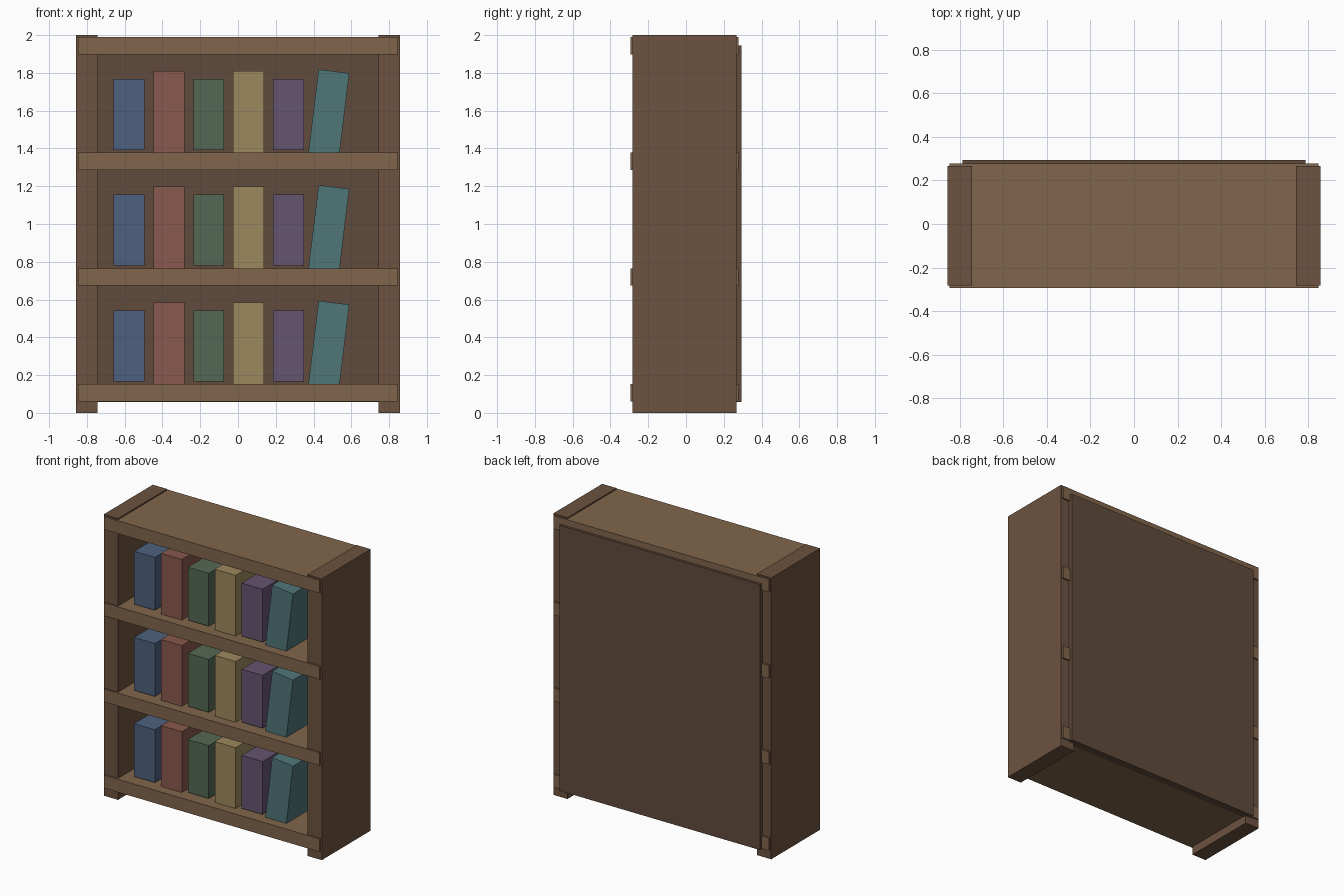
import bpy
import math

if "Cube" in bpy.data.objects:
    bpy.data.objects.remove(bpy.data.objects["Cube"])


def material(name, rgb):
    m = bpy.data.materials.new(name)
    m.diffuse_color = (*rgb, 1)
    m.use_nodes = True
    m.node_tree.nodes["Principled BSDF"].inputs["Base Color"].default_value = m.diffuse_color
    return m


def box(name, lo, hi, mat, tilt=0):
    size = [b - a for a, b in zip(lo, hi)]
    centre = [(a + b) / 2 for a, b in zip(lo, hi)]
    bpy.ops.mesh.primitive_cube_add(size=1, location=centre)
    ob = bpy.context.object
    ob.name = name
    ob.scale = size
    ob.rotation_euler.y = tilt
    ob.data.materials.append(mat)
    return ob


side_mat = material("side_wood", (0.15, 0.085, 0.05))
shelf_mat = material("shelf_wood", (0.22, 0.13, 0.072))
back_mat = material("back_wood", (0.12, 0.07, 0.045))

# Side panels
for name, x in (("left_side", -0.801), ("right_side", 0.801)):
    box(name, (x - 0.056, -0.283, 0), (x + 0.056, 0.267, 2), side_mat)

# Shelves, slightly proud of the sides at front and back
for i in range(4):
    z = 0.107 + 0.6125 * i
    box(f"shelf_{i + 1}", (-0.847, -0.295, z - 0.046), (0.847, 0.278, z + 0.046), shelf_mat)

# Back panel
box("back_panel", (-0.787, 0.24, 0.058), (0.787, 0.295, 1.945), back_mat)

# Books: alternating heights, the last one in each row leaning
colours = [("blue", (0.075, 0.12, 0.21)), ("red", (0.25, 0.1, 0.075)),
           ("green", (0.09, 0.14, 0.09)), ("yellow", (0.34, 0.25, 0.11)),
           ("purple", (0.13, 0.09, 0.16)), ("teal", (0.08, 0.18, 0.19))]
book_mats = [(n, material(n + "_cover", c)) for n, c in colours]
for row in range(3):
    zc = 0.355 + 0.6125 * row
    for i, (name, mat) in enumerate(book_mats):
        xc = -0.578 + 0.2116 * i
        h = 0.23 if i % 2 else 0.188
        box(f"{name}_book_{row + 1}", (xc - 0.082, -0.225, zc - h),
            (xc + 0.082, 0.18, zc + h), mat, math.radians(7) if i == 5 else 0)
